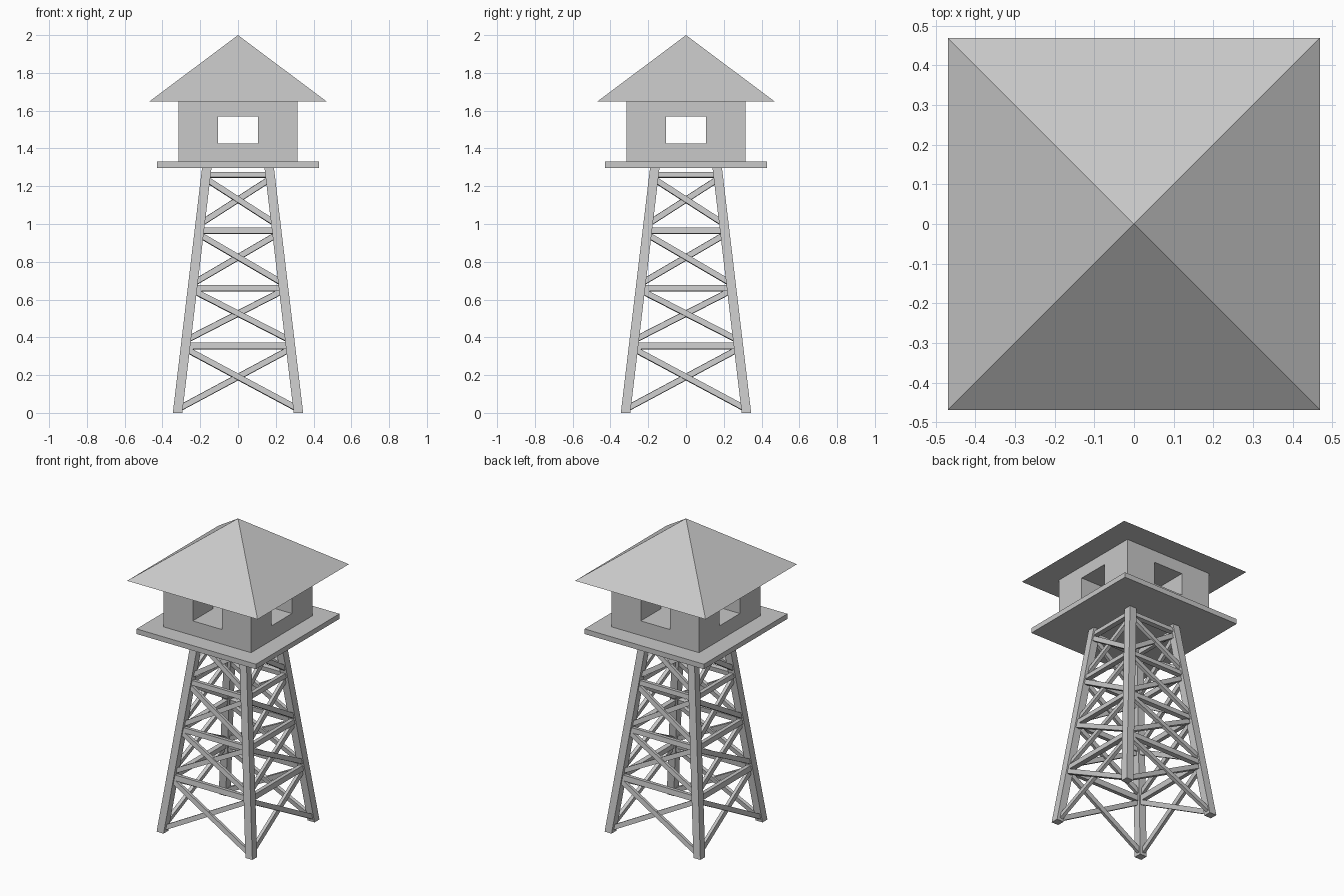
import bpy, bmesh, math
from mathutils import Vector, Matrix

cube = bpy.data.objects.get("Cube")
if cube:
    bpy.data.objects.remove(cube, do_unlink=True)

grey = bpy.data.materials.new("plain_grey")
grey.use_nodes = True
colour = (0.58, 0.58, 0.58, 1)
grey.diffuse_color = colour
grey.node_tree.nodes["Principled BSDF"].inputs["Base Color"].default_value = colour


def finish(name, bm):
    bmesh.ops.recalc_face_normals(bm, faces=bm.faces)
    mesh = bpy.data.meshes.new(name)
    bm.to_mesh(mesh)
    bm.free()
    mesh.materials.append(grey)
    obj = bpy.data.objects.new(name, mesh)
    bpy.context.collection.objects.link(obj)
    return obj


def loft(bm, lower, upper):
    """Closed solid between two four-sided rings."""
    a = [bm.verts.new(p) for p in lower]
    b = [bm.verts.new(p) for p in upper]
    bm.faces.new(a[::-1])
    bm.faces.new(b)
    for i in range(4):
        j = (i + 1) % 4
        bm.faces.new((a[i], a[j], b[j], b[i]))


def square(x, y, z, half):
    return [Vector((x + sx * half, y + sy * half, z))
            for sx, sy in ((-1, -1), (1, -1), (1, 1), (-1, 1))]


def beam(bm, a, b, height, depth, normal):
    """Rectangular bar from a to b lying in the plane with this normal."""
    side = normal.cross(b - a).normalized() * height / 2
    out = normal * depth / 2
    ring = [side + out, side - out, -side - out, -side + out]
    loft(bm, [a + r for r in ring], [b + r for r in ring])


FOOT, HEAD, LEG_TOP = 0.32, 0.165, 1.30


def spread(z):
    return FOOT + (HEAD - FOOT) * z / LEG_TOP


# Four leaning legs with level feet
bm = bmesh.new()
for sx in (-1, 1):
    for sy in (-1, 1):
        loft(bm, square(sx * FOOT, sy * FOOT, 0, 0.025),
             square(sx * HEAD, sy * HEAD, LEG_TOP, 0.025))
finish("legs", bm)

# Rails and crossed braces on each side of the tower
rails = bmesh.new()
braces = bmesh.new()
normal = Vector((0, -LEG_TOP, FOOT - HEAD)).normalized()
for quarter in range(4):
    turn = Matrix.Rotation(quarter * math.pi / 2, 3, 'Z')
    n = turn @ normal

    def at(side, z):
        return turn @ Vector((side * spread(z), -spread(z), z))

    for z, height in ((0.354, 0.035), (0.66, 0.032), (0.964, 0.03), (1.26, 0.028)):
        beam(rails, at(-1, z), at(1, z), height, 0.03, n)
    for low, high in ((0.02, 0.34), (0.385, 0.65), (0.685, 0.945), (1.0, 1.24)):
        for side in (-1, 1):
            shift = n * side * 0.005
            beam(braces, at(side, low) + shift, at(-side, high) + shift, 0.03, 0.022, n)
finish("horizontal_rails", rails)
finish("cross_braces", braces)

# Platform
bm = bmesh.new()
loft(bm, square(0, 0, 1.297, 0.43), square(0, 0, 1.33, 0.43))
finish("platform", bm)

# Cabin: corner blocks, sill and lintel leave an opening through each wall
WALL, GAP = 0.315, 0.105
bm = bmesh.new()
loft(bm, square(0, 0, 1.33, WALL), square(0, 0, 1.425, WALL))
loft(bm, square(0, 0, 1.57, WALL), square(0, 0, 1.65, WALL))
middle, half = (WALL + GAP) / 2, (WALL - GAP) / 2
for sx in (-1, 1):
    for sy in (-1, 1):
        loft(bm, square(sx * middle, sy * middle, 1.425, half),
             square(sx * middle, sy * middle, 1.57, half))
# Merge the blocks and drop the touching faces inside
finish("cabin", bm)

# Pyramid roof with flat underside
bm = bmesh.new()
base = [bm.verts.new(p) for p in square(0, 0, 1.648, 0.47)]
peak = bm.verts.new((0, 0, 2))
bm.faces.new(base[::-1])
for i in range(4):
    bm.faces.new((base[i], base[(i + 1) % 4], peak))
finish("roof", bm)
